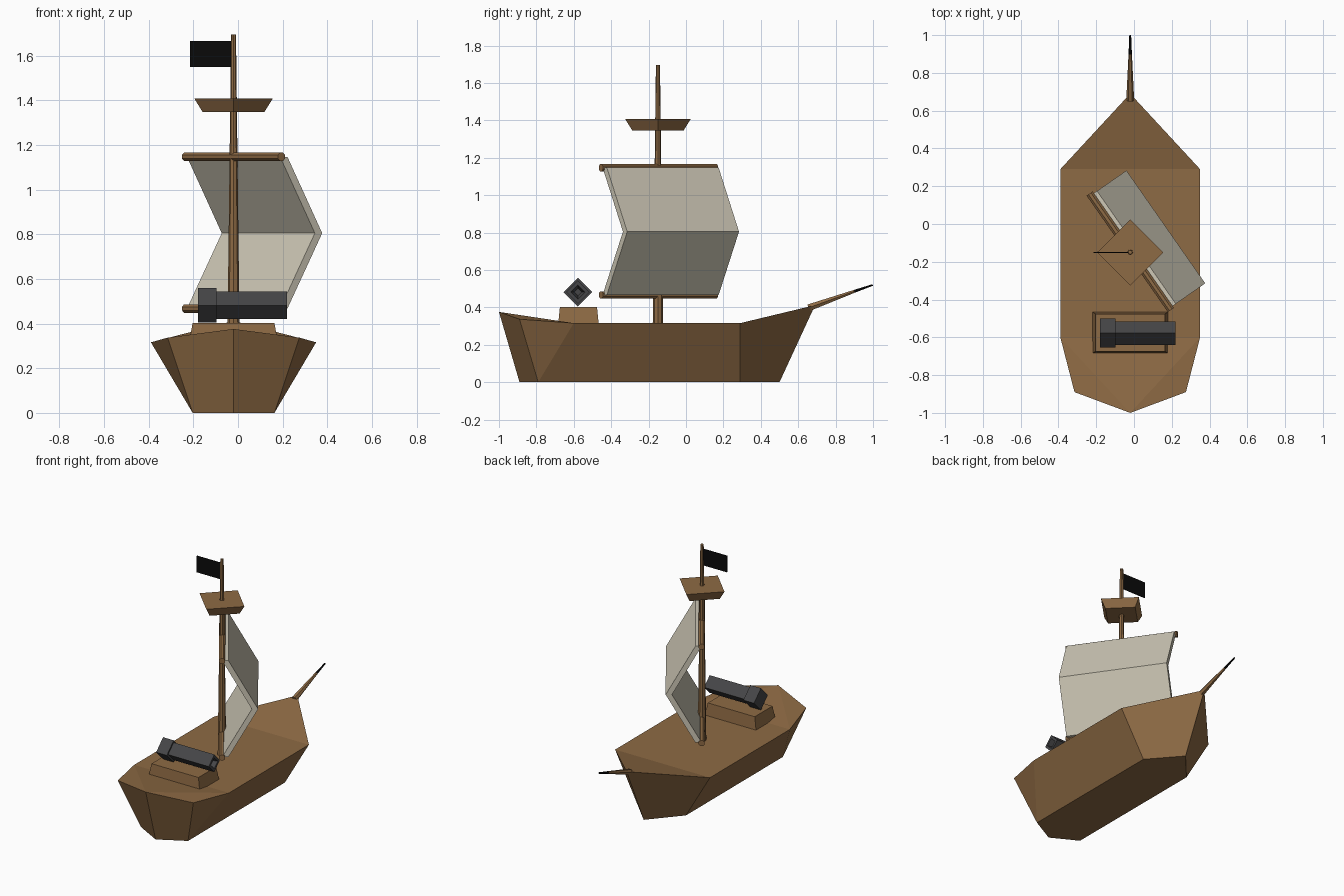
import bpy, bmesh, math
from mathutils import Vector, Matrix

if "Cube" in bpy.data.objects:
    bpy.data.objects.remove(bpy.data.objects["Cube"])


def material(name, rgb):
    m = bpy.data.materials.new(name)
    m.diffuse_color = (*rgb, 1)
    m.use_nodes = True
    m.node_tree.nodes["Principled BSDF"].inputs["Base Color"].default_value = m.diffuse_color
    return m


WOOD = material("brown wood", (0.27, 0.145, 0.058))
CLOTH = material("cream canvas", (0.62, 0.58, 0.47))
IRON = material("dark iron", (0.06, 0.06, 0.063))
BLACK = material("black", (0.003, 0.003, 0.003))
CX, MY = -0.02, -0.15          # ship centre line and mast position


def finish(name, bm, *mats):
    bmesh.ops.recalc_face_normals(bm, faces=bm.faces)
    me = bpy.data.meshes.new(name)
    bm.to_mesh(me)
    bm.free()
    for m in mats:
        me.materials.append(m)
    ob = bpy.data.objects.new(name, me)
    bpy.context.collection.objects.link(ob)
    return ob


def loft(name, rings, *mats, slots=None):
    """Skin a list of equal-length point rings and cap both ends."""
    bm = bmesh.new()
    vs = [[bm.verts.new(p) for p in r] for r in rings]
    n = len(vs[0])
    for k, (a, b) in enumerate(zip(vs, vs[1:])):
        for i in range(n):
            j = (i + 1) % n
            f = bm.faces.new((a[i], a[j], b[j], b[i]))
            f.material_index = slots[k] if slots else 0
    bm.faces.new(vs[0]).material_index = slots[0] if slots else 0
    bm.faces.new(vs[-1]).material_index = slots[-1] if slots else 0
    return finish(name, bm, *mats)


def rod(name, stations, sides, *mats, slots=None, turn=0.0):
    """Rod through (point, radius) stations along one straight axis."""
    axis = Vector(stations[-1][0]) - Vector(stations[0][0])
    up = Vector((0, 0, 1)) if abs(axis.normalized().z) < 0.9 else Vector((0, 1, 0))
    u = axis.cross(up).normalized()
    v = u.cross(axis).normalized()
    rings = []
    for p, r in stations:
        rings.append([Vector(p) + r * (math.cos(a) * u + math.sin(a) * v)
                      for a in (turn + 2 * math.pi * i / sides for i in range(sides))])
    return loft(name, rings, *mats, slots=slots)


# Hull: half outlines of deck and keel, mirrored about the centre line
def mirrored(pts):
    right = [Vector((CX + x, y, z)) for x, y, z in pts]
    left = [Vector((CX - x, y, z)) for x, y, z in reversed(pts) if x > 0]
    return right + left


deck = mirrored([(0, -1.0, .376), (.295, -.89, .337), (.37, -.6, .316),
                 (.37, .29, .316), (0, .69, .412)])
keel = mirrored([(0, -.89, 0), (.183, -.79, 0), (.183, .29, 0), (0, .5, 0)])
bm = bmesh.new()
d = [bm.verts.new(p) for p in deck]
k = [bm.verts.new(p) for p in keel]
bm.faces.new(k)
for f in ((d[0], d[1], d[2]), (d[0], d[2], d[6]), (d[0], d[6], d[7]),
          (d[2], d[3], d[5], d[6]), (d[3], d[4], d[5]),
          (d[0], d[1], k[1], k[0]), (d[1], d[2], k[1]),
          (d[2], d[3], k[2], k[1]), (d[3], d[4], k[3], k[2]),
          (d[4], d[5], k[4], k[3]), (d[5], d[6], k[5], k[4]),
          (d[6], d[7], k[5]), (d[7], d[0], k[0], k[5])):
    bm.faces.new(f)
finish("hull", bm, WOOD)

# Bowsprit with a black tip
rod("bowsprit", [((CX, .655, .398), .021), ((CX, .90, .486), .009),
                 ((CX, .998, .520), .005)], 6, WOOD, BLACK, slots=[0, 1])

# Mast, lookout platform and flag
rod("mast", [((CX, MY, .30), .028), ((CX, MY, 1.695), .011)], 8, WOOD)
rod("lookout", [((CX, MY, 1.347), .138), ((CX, MY, 1.407), .175)], 4, WOOD)
bpy.ops.mesh.primitive_cube_add(size=1, location=(-.122, MY, 1.608))
flag = bpy.context.object
flag.name = "flag"
flag.scale = (.187, .005, .116)
flag.data.materials.append(BLACK)

# Yards, turned across the ship
mid = Vector((CX, MY + .003, 0))
half = Vector((.215, -.308, 0))
out = Vector((.308, .215, 0)).normalized()
for name, z in (("upper_yard", 1.147), ("lower_yard", .467)):
    c = mid + Vector((0, 0, z))
    rod(name, [(c - half, .021), (c + half, .021)], 8, WOOD, turn=math.pi / 8)

# Sail: folded thick sheet bulging away from the mast
profile = [(0, 1.147), (.19, .805), (0, .467), (.04, .467), (.23, .805), (.04, 1.147)]
bm = bmesh.new()
ends = [[bm.verts.new(mid + s * half * .97 + out * o + Vector((0, 0, z)))
         for o, z in profile] for s in (-1, 1)]
for i in range(6):
    j = (i + 1) % 6
    bm.faces.new((ends[0][i], ends[0][j], ends[1][j], ends[1][i]))
for e in ends:
    bm.faces.new((e[0], e[1], e[4], e[5]))
    bm.faces.new((e[1], e[2], e[3], e[4]))
finish("sail", bm, CLOTH)

# Gun stand: tapered block
def rect(hx, hy, z):
    return [(CX + a * hx, -.575 + b * hy, z) for a, b in ((-1, -1), (1, -1), (1, 1), (-1, 1))]


loft("gun_stand", [rect(.201, .109, .305), rect(.183, .099, .403)], WOOD)

# Cannon: square section on edge, with a thick breech and a hollow muzzle
Y, Z = -.578, .482
gun = [(-.18, .077), (-.097, .077), (-.097, .062), (.22, .062), (.22, .038), (.16, .02)]
rings = [[(x, Y + r * math.cos(a), Z + r * math.sin(a))
          for a in (math.pi / 2 * i for i in range(4))] for x, r in gun]
loft("cannon", rings, IRON)
